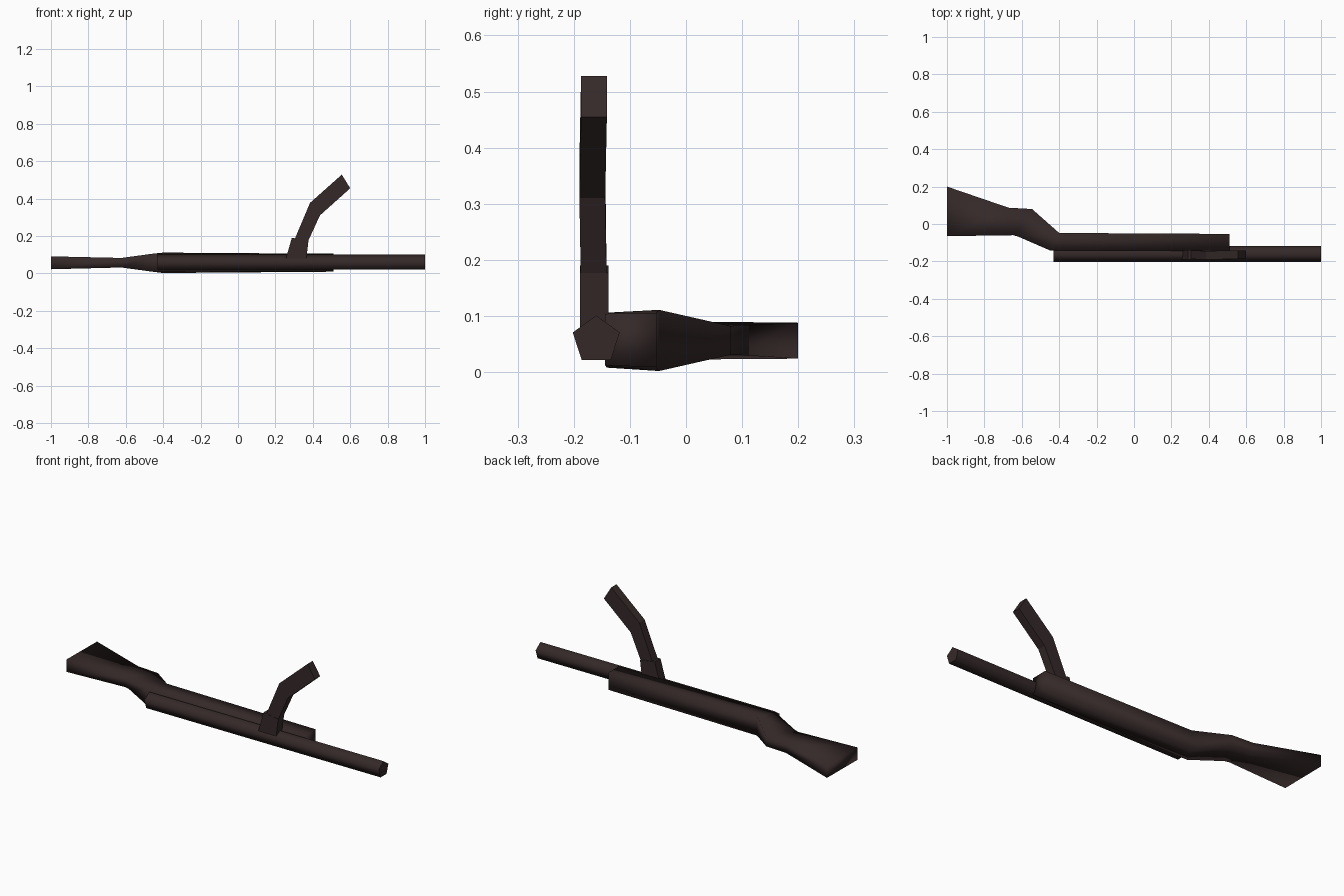
import bpy, bmesh, math

if "Cube" in bpy.data.objects:
    bpy.data.objects.remove(bpy.data.objects["Cube"])

wood = bpy.data.materials.new("dark brown")
wood.diffuse_color = (0.036, 0.022, 0.022, 1)
wood.use_nodes = True
wood.node_tree.nodes["Principled BSDF"].inputs["Base Color"].default_value = wood.diffuse_color


def make_loft(name, loops, smooth_angle=None):
    """Bridge a list of equal-length vertex loops and cap both ends."""
    bm = bmesh.new()
    rings = [[bm.verts.new(p) for p in loop] for loop in loops]
    n = len(rings[0])
    for a, b in zip(rings, rings[1:]):
        for i in range(n):
            j = (i + 1) % n
            bm.faces.new((a[i], a[j], b[j], b[i]))
    bm.faces.new(rings[0][::-1])
    bm.faces.new(rings[-1])
    bmesh.ops.recalc_face_normals(bm, faces=bm.faces[:])
    me = bpy.data.meshes.new(name)
    bm.to_mesh(me)
    bm.free()
    me.materials.append(wood)
    ob = bpy.data.objects.new(name, me)
    bpy.context.collection.objects.link(ob)
    if smooth_angle:
        bpy.ops.object.select_all(action='DESELECT')
        ob.select_set(True)
        bpy.context.view_layer.objects.active = ob
        bpy.ops.object.shade_smooth_by_angle(angle=math.radians(smooth_angle))
    return ob


# Barrel: five-sided tube with a ridge on top
def pentagon(x, r=0.044, cy=-0.16, cz=0.057):
    return [(x, cy + r * math.sin(i * math.tau / 5), cz + r * math.cos(i * math.tau / 5))
            for i in range(5)]


make_loft("barrel", [pentagon(-0.43), pentagon(1.0)], 80)

# Stock: four-sided body, each station is (x, y, z low, z high) for both edges
stations = [
    ((-1.0, 0.20, 0.024, 0.088), (-1.0, -0.065, 0.022, 0.091)),
    ((-0.67, 0.087, 0.031, 0.083), (-0.645, -0.06, 0.031, 0.083)),
    ((-0.545, 0.08, 0.031, 0.082), (-0.62, -0.067, 0.031, 0.083)),
    ((-0.40, -0.048, 0.002, 0.111), (-0.45, -0.141, 0.008, 0.106)),
    ((0.51, -0.053, 0.009, 0.105), (0.51, -0.144, 0.012, 0.104)),
]
make_loft("stock", [[(b[0], b[1], b[2]), (f[0], f[1], f[2]),
                     (f[0], f[1], f[3]), (b[0], b[1], b[3])]
                    for b, f in stations], 110)


# Side magazine: a socket and a bent box, as rows of (left x,z) and (right x,z)
def bent_box(name, rows):
    make_loft(name, [[(l[0], y0, l[1]), (r[0], y0, r[1]),
                      (r[0], y1, r[1]), (l[0], y1, l[1])]
                     for l, r, y0, y1 in rows])


bent_box("magazine_socket", [
    ((0.255, 0.075), (0.365, 0.075), -0.189, -0.138),
    ((0.288, 0.19), (0.377, 0.177), -0.189, -0.138),
])
bent_box("magazine", [
    ((0.285, 0.14), (0.36, 0.14), -0.187, -0.141),
    ((0.385, 0.377), (0.438, 0.31), -0.19, -0.144),
    ((0.555, 0.528), (0.60, 0.455), -0.187, -0.141),
])
